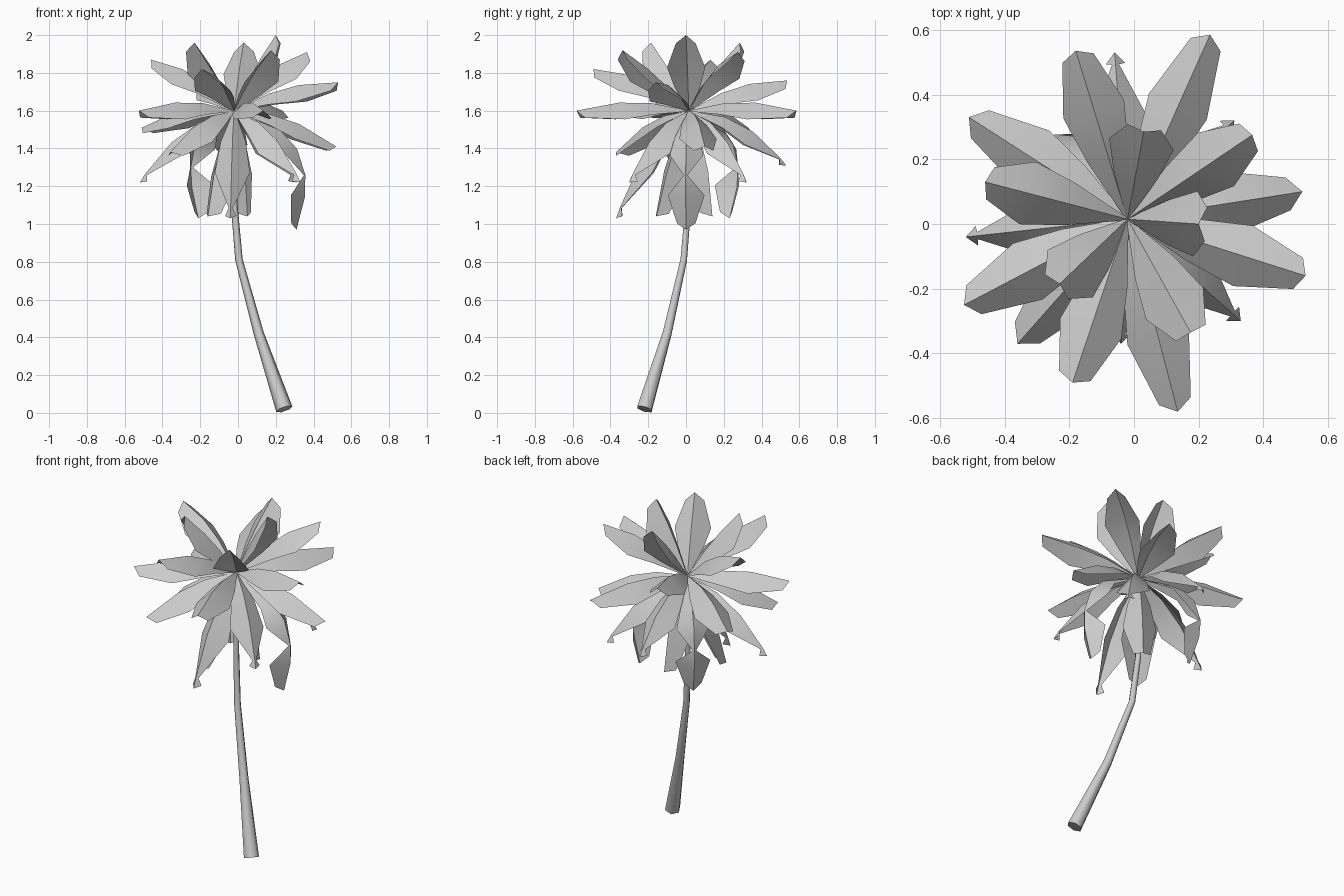
import bpy, bmesh
from math import cos, sin, pi, radians
from mathutils import Vector

if "Cube" in bpy.data.objects:
    bpy.data.objects.remove(bpy.data.objects["Cube"])

CROWN = Vector((-0.02, 0.015, 1.6))


def make_object(name, bm):
    mesh = bpy.data.meshes.new(name)
    bm.to_mesh(mesh)
    bm.free()
    mesh.shade_smooth()
    mesh.set_sharp_from_angle(angle=radians(62 if name == "trunk" else 35))
    obj = bpy.data.objects.new(name, mesh)
    bpy.context.collection.objects.link(obj)


# Curved, tapering six-sided trunk
def trunk():
    path = [Vector(p) for p in [(0.245, -0.22, 0.02), (0.11, -0.1, 0.42), (0.005, -0.012, 0.81),
                                (-0.02, 0.012, 1.1), (-0.02, 0.015, 1.6)]]
    radii = [0.045, 0.027, 0.02, 0.018, 0.012]
    bm = bmesh.new()
    rings = []
    for i, (p, r) in enumerate(zip(path, radii)):
        d = (path[min(i + 1, 4)] - path[max(i - 1, 0)]).normalized()
        u = Vector((0, 1, 0)).cross(d).normalized()
        v = d.cross(u)
        rings.append([bm.verts.new(p + r * (u * cos(k * pi / 3) + v * sin(k * pi / 3)))
                      for k in range(6)])
    for a, b in zip(rings, rings[1:]):
        for k in range(6):
            bm.faces.new((a[k], a[(k + 1) % 6], b[(k + 1) % 6], b[k]))
    bm.faces.new(rings[0][::-1])
    bm.faces.new(rings[-1])
    make_object("trunk", bm)


# Width profiles along a leaf: (position, half width)
STRAIGHT = [(0, 0.006), (0.33, 0.09), (0.62, 0.132), (1, 0.068)]
PINCHED = [(0, 0.006), (0.33, 0.09), (0.62, 0.125), (0.93, 0.015), (1, 0.04)]
FOLDED_OVER = [(0, 0.006), (0.3, 0.08), (0.48, 0.11), (0.68, 0.012), (0.82, 0.12), (1, 0.06)]


# Blunt-tipped leaf folded along its midrib, following an arched path to the tip
def frond(name, tip, lift, out, fold, rows):
    tip = Vector(tip)
    radial = Vector((tip.x - CROWN.x, tip.y - CROWN.y, 0)).normalized()
    side = Vector((-radial.y, radial.x, 0))
    ctrl = (CROWN + tip) / 2 + radial * out + Vector((0, 0, lift))
    a = radians(fold)
    bm = bmesh.new()
    grid = []
    for t, w in rows:
        p = CROWN * (1 - t) ** 2 + ctrl * 2 * t * (1 - t) + tip * t * t
        d = ((ctrl - CROWN) * (1 - t) + (tip - ctrl) * t).normalized()
        n = d.cross(side)
        edge = p - d * (0.022 if t == 1 else 0) - n * w * sin(a)
        grid.append([bm.verts.new(q) for q in
                     (edge - side * w * cos(a), p, edge + side * w * cos(a))])
    for r, s in zip(grid, grid[1:]):
        for k in (0, 1):
            bm.faces.new((r[k], s[k], s[k + 1], r[k + 1]))
    make_object(name, bm)


trunk()

# Each tier: name, path lift, outward bulge, fold angle, width profile, tips
tiers = [
    ("top_frond", 0.05, 0.0, 40, STRAIGHT,
     [(0.2, 0.0, 2.0), (0.03, 0.285, 1.96), (-0.23, -0.185, 1.96), (0.175, -0.335, 1.92)]),
    ("upper_frond", 0.11, 0.0, 41, STRAIGHT,
     [(0.365, 0.275, 1.91), (-0.46, 0.13, 1.87), (-0.19, -0.49, 1.82)]),
    ("middle_frond", 0.09, 0.0, 42, STRAIGHT,
     [(0.53, -0.16, 1.75), (-0.18, 0.535, 1.76), (-0.525, -0.25, 1.6),
      (0.235, 0.585, 1.6), (0.135, -0.58, 1.6)]),
    ("lower_frond", 0.1, 0.02, 41, STRAIGHT,
     [(0.52, 0.1, 1.41), (-0.51, 0.33, 1.51), (-0.36, -0.37, 1.38)]),
    ("drooping_frond", 0.14, 0.05, 42, PINCHED,
     [(-0.06, 0.53, 1.31), (0.31, 0.32, 1.22), (-0.52, -0.04, 1.22),
      (0.33, -0.3, 1.22), (-0.04, -0.37, 1.03)]),
    ("hanging_frond", 0.2, 0.35, 36, FOLDED_OVER,
     [(0.31, 0.0, 0.97), (-0.21, 0.23, 1.03)]),
    ("inner_hanging_frond", 0.06, 0.06, 45, STRAIGHT,
     [(-0.16, -0.16, 1.04), (0.05, 0.14, 1.04)]),
]
for name, lift, out, fold, rows, tips in tiers:
    for i, tip in enumerate(tips):
        frond(f"{name}_{i + 1}", tip, lift, out, fold, rows)
